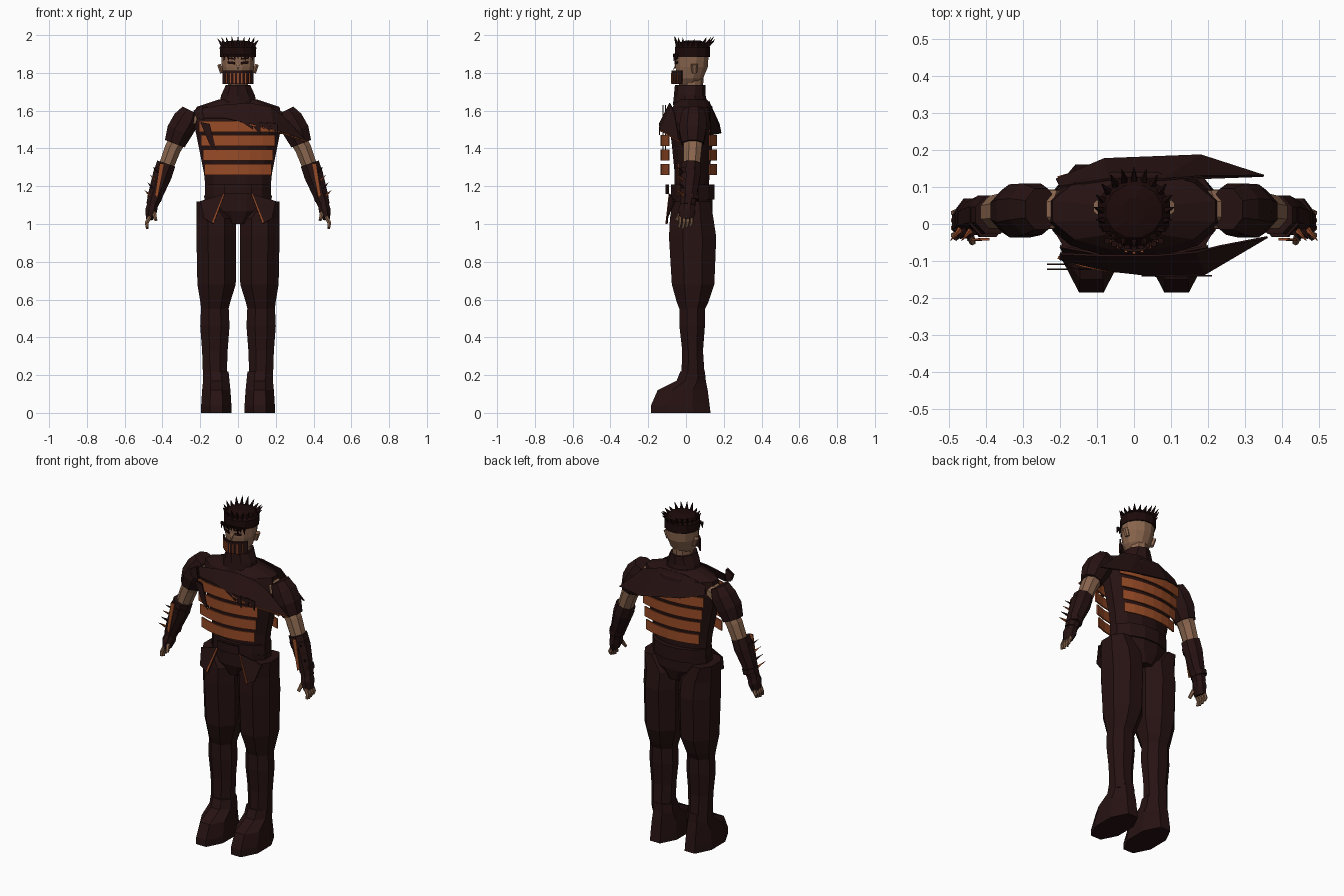
import bpy, bmesh, math, random
from mathutils import Vector

random.seed(4)
if "Cube" in bpy.data.objects:
    bpy.data.objects.remove(bpy.data.objects["Cube"])


def material(name, rgb):
    m = bpy.data.materials.new(name)
    m.use_nodes = True
    m.diffuse_color = (*rgb, 1)
    bsdf = next(n for n in m.node_tree.nodes if n.type == "BSDF_PRINCIPLED")
    bsdf.inputs["Base Color"].default_value = (*rgb, 1)
    return m


CLOTH = material("dark maroon cloth", (0.020, 0.006, 0.006))
HAIR = material("near black hair", (0.012, 0.003, 0.003))
ORANGE = material("burnt orange", (0.31, 0.07, 0.02))
SKIN = material("tan skin", (0.25, 0.13, 0.075))


def build(name, verts, faces, mat, thick=0):
    mesh = bpy.data.meshes.new(name)
    mesh.from_pydata([tuple(v) for v in verts], [], faces)
    bm = bmesh.new()
    bm.from_mesh(mesh)
    bmesh.ops.recalc_face_normals(bm, faces=bm.faces[:])
    bm.to_mesh(mesh)
    bm.free()
    mesh.materials.append(mat)
    ob = bpy.data.objects.new(name, mesh)
    bpy.context.collection.objects.link(ob)
    if thick:
        mod = ob.modifiers.new("thickness", "SOLIDIFY")
        mod.thickness, mod.offset = thick, 0
    return ob


def skin_rings(name, rings, mat):
    """Join equal rings into a closed faceted body."""
    n = len(rings[0])
    faces = [tuple(range(n)), tuple(range(n * (len(rings) - 1), n * len(rings)))]
    for k in range(len(rings) - 1):
        for i in range(n):
            a, b = k * n + i, k * n + (i + 1) % n
            faces.append((a, b, b + n, a + n))
    return build(name, [v for r in rings for v in r], faces, mat)


def loft(name, levels, mat, n=8, s=1):
    """Levels are (z, x min, x max, y min, y max)."""
    rings = []
    for z, x0, x1, y0, y1 in levels:
        k = 0.5 / math.cos(math.pi / n)
        ring = []
        for i in range(n):
            a = math.tau * (i + 0.5) / n
            ring.append((s * ((x0 + x1) / 2 + (x1 - x0) * k * math.cos(a)),
                         (y0 + y1) / 2 + (y1 - y0) * k * math.sin(a), z))
        rings.append(ring)
    return skin_rings(name, rings, mat)


def tube(name, stations, mat, n=8, s=1):
    """Stations are (x, y, z, radius across, radius in depth)."""
    pts = [Vector((s * p[0], p[1], p[2])) for p in stations]
    rings = []
    for k, p in enumerate(pts):
        d = (pts[min(k + 1, len(pts) - 1)] - pts[max(k - 1, 0)]).normalized()
        ref = Vector((0, 1, 0)) if abs(d.y) < 0.9 else Vector((0, 0, 1))
        u = d.cross(ref).normalized()
        v = u.cross(d)
        ra, rb = stations[k][3:]
        rings.append([p + u * ra * math.cos(math.tau * (i + 0.5) / n)
                      + v * rb * math.sin(math.tau * (i + 0.5) / n) for i in range(n)])
    return skin_rings(name, rings, mat)


def spike(name, base, tip, r, mat, s=1):
    tube(name, [(*base, r, r), (*tip, 0.001, 0.001)], mat, 4, s)


def sheet(name, top, bottom, mat, thick):
    n = len(top)
    faces = [(i, i + 1, n + i + 1, n + i) for i in range(n - 1)]
    return build(name, top + bottom, faces, mat, thick)


def curved_plate(name, half, z0, z1, y_mid, y_end, mat, thick=0.008, steps=6):
    top, low = [], []
    for i in range(steps + 1):
        t = 2 * i / steps - 1
        y = y_mid + (y_end - y_mid) * t * t
        top.append((half * t, y, z1))
        low.append((half * t, y, z0))
    sheet(name, top, low, mat, thick)


# Torso, belt and collar
loft("torso", [(1.17, -.17, .17, -.06, .12), (1.27, -.18, .18, -.06, .125),
               (1.42, -.21, .21, -.075, .14), (1.54, -.235, .235, -.09, .15),
               (1.62, -.22, .22, -.07, .14), (1.66, -.10, .10, -.05, .11)], CLOTH, 12)
loft("belt", [(1.13, -.175, .175, -.08, .15), (1.21, -.175, .175, -.08, .15)], CLOTH, 12)
curved_plate("belt_buckle", 0.07, 1.16, 1.21, -.105, -.095, CLOTH)
loft("pelvis", [(1.0, -.07, .07, -.05, .12), (1.07, -.17, .17, -.075, .14),
                (1.15, -.18, .18, -.075, .14)], CLOTH, 12)
loft("collar", [(1.63, -.1, .1, -.065, .11), (1.68, -.09, .09, -.06, .1),
                (1.735, -.065, .065, -.055, .1)], CLOTH, 10)

# Rib bars standing off the chest and the back
for i in range(4):
    z = 1.26 + i * 0.076
    half = 0.175 + i * 0.01
    curved_plate("chest_bar", half, z, z + .058, -.13, -.09, ORANGE)
    curved_plate("back_bar", half, z, z + .058, .16, .125, ORANGE)

# Ragged shoulder cape, front and back, with an orange hem
front_top = [(-.2, -.08, 1.61), (-.08, -.085, 1.63), (.06, -.085, 1.64),
             (.17, -.075, 1.62), (.23, -.06, 1.58)]
front_hem = [(-.2, -.095, 1.56), (-.07, -.125, 1.56), (.06, -.14, 1.53),
             (.19, -.135, 1.5), (.36, -.035, 1.44)]
back_top = [(-.2, .1, 1.61), (-.07, .12, 1.65), (.08, .12, 1.65), (.19, .13, 1.62)]
back_hem = [(-.21, .12, 1.56), (-.08, .175, 1.53), (.18, .185, 1.48), (.35, .13, 1.47)]
sheet("cape_front", front_top, front_hem, CLOTH, .006)
sheet("cape_back", back_top, back_hem, CLOTH, .006)
hem = [Vector(p) for p in front_hem[2:]]
sheet("cape_hem", hem, [p - Vector((0, 0, .006)) for p in hem], ORANGE, .005)
for x, drop in ((.05, .02), (.09, .05), (.14, .03), (.18, .045)):
    build("cape_tatter", [(x - .03, -.139, 1.54), (x + .03, -.139, 1.53),
                          (x + .03, -.14, 1.52 - drop)], [(0, 1, 2)], CLOTH, .004)

# Torn straps on the right breast
for y in (-.108, -.122):
    build("torn_strap", [(-.2, y, 1.54), (-.15, y, 1.53), (-.115, y, 1.39), (-.15, y, 1.42)],
          [(0, 1, 2, 3)], CLOTH, .004)
    build("strap_tab", [(-.235, y, 1.6), (-.19, y, 1.63), (-.18, y, 1.55), (-.22, y, 1.56)],
          [(0, 1, 2, 3)], CLOTH, .004)

# Legs and arms, mirrored
for s in (1, -1):
    side = "left" if s > 0 else "right"
    loft(side + "_thigh", [(.55, .05, .195, -.035, .1), (.59, .04, .2, -.05, .12),
                           (.68, .012, .215, -.075, .15), (.93, .01, .22, -.09, .16),
                           (1.03, .01, .22, -.085, .145), (1.12, .1, .22, -.07, .13)], CLOTH, 8, s)
    loft(side + "_shin", [(.18, .06, .185, -.025, .1), (.33, .055, .19, -.02, .09),
                          (.46, .045, .2, -.035, .1), (.57, .05, .195, -.035, .1)], CLOTH, 8, s)
    loft(side + "_boot", [(0, .035, .195, -.185, .13), (.04, .035, .195, -.185, .125),
                          (.12, .04, .19, -.15, .115), (.17, .045, .185, -.05, .105),
                          (.22, .05, .185, -.03, .1)], CLOTH, 8, s)
    # Hip flap with its bright crease
    build(side + "_hip_flap", [(s * x, y, z) for x, y, z in
          ((.07, -.085, 1.16), (.2, -.06, 1.12), (.18, -.1, 1.03), (.13, -.1, 1.0))],
          [(0, 1, 2, 3)], CLOTH, .006)
    build(side + "_hip_crease", [(s * x, y, z) for x, y, z in
          ((.07, -.09, 1.16), (.077, -.09, 1.16), (.137, -.106, 1.01), (.13, -.106, 1.0))],
          [(0, 1, 2, 3)], ORANGE, .004)

    tube(side + "_arm", [(.2, .04, 1.57, .04, .055), (.27, .04, 1.53, .05, .06),
                         (.345, .035, 1.4, .047, .052), (.39, .03, 1.28, .042, .045)], SKIN, 8, s)
    tube(side + "_sleeve", [(.25, .04, 1.6, .052, .06), (.275, .04, 1.55, .075, .075),
                            (.31, .035, 1.49, .074, .078), (.335, .035, 1.425, .06, .062)],
         CLOTH, 8, s)
    tube(side + "_bracer", [(.38, .025, 1.32, .054, .056), (.4, .025, 1.26, .055, .056),
                            (.435, .015, 1.16, .043, .048), (.455, .01, 1.1, .034, .042)],
         CLOTH, 8, s)
    for k, t in enumerate((.1, .75)):
        x, z = .385 + .07 * t, 1.31 - .21 * t
        tube(side + "_bracer_band", [(x, .02, z, .058 - .02 * t, .06 - .01 * t),
             (x + .007, .02, z - .025, .056 - .02 * t, .06 - .01 * t)], CLOTH, 8, s)
    build(side + "_bracer_stripe", [(s * x, y, z) for x, y, z in
          ((.39, -.041, 1.32), (.415, -.041, 1.32), (.44, -.043, 1.15), (.425, -.043, 1.14))],
          [(0, 1, 2, 3)], ORANGE, .006)
    for k in range(4):
        x, z = .42 + .015 * k, 1.27 - .04 * k
        spike(side + "_bracer_spike", (x, -.01, z), (x + .03, -.045, z + .03), .009,
              ORANGE if k % 2 else CLOTH, s)

    # Gloves and fingers
    tube(side + "_glove", [(.45, .01, 1.11, .03, .04), (.46, .005, 1.07, .034, .048),
                           (.468, 0, 1.025, .02, .04)], CLOTH, 8, s)
    for k in range(4):
        y = -.03 + .02 * k
        tip = .975 + .006 * abs(k - 1)
        tube(side + "_finger", [(.466, y, 1.04, .012, .01), (.484, y, 1.005, .011, .009),
                                (.481, y - .008, tip, .007, .007)], SKIN, 6, s)
    tube(side + "_thumb", [(.445, -.025, 1.06, .012, .012), (.435, -.05, 1.02, .009, .009)],
         SKIN, 6, s)

    # Ears, eyes and brows
    tube(side + "_ear", [(.085, .045, 1.8, .012, .014), (.1, .045, 1.845, .012, .02)], SKIN, 6, s)
    for name, z, h in (("_eye", 1.845, .013), ("_brow", 1.87, .009)):
        build(side + name, [(s * x, y, z + dz) for x, y, dz in
              ((.018, -.058, 0), (.055, -.045, .004), (.055, -.045, h + .004), (.018, -.058, h))],
              [(0, 1, 2, 3)], HAIR, .005)

# Head
loft("neck", [(1.68, -.05, .05, -.03, .085), (1.78, -.055, .055, -.03, .09)], SKIN, 10)
loft("head", [(1.735, -.045, .045, -.035, .06), (1.77, -.07, .07, -.05, .09),
              (1.83, -.085, .085, -.055, .115), (1.9, -.09, .09, -.055, .12),
              (1.955, -.06, .06, -.03, .09)], SKIN, 12)
spike("nose", (0, -.045, 1.85), (0, -.068, 1.815), .014, SKIN)

# Slatted face mask
curved_plate("mask", .08, 1.74, 1.812, -.072, -.02, CLOTH, .008, 8)
for i in range(-3, 4):
    x = i * .021
    y = -.078 + .052 * (x / .08) ** 2
    sheet("mask_slat", [(x - .004, y, 1.8), (x + .004, y, 1.8)],
          [(x - .004, y, 1.745), (x + .004, y, 1.745)], ORANGE, .005)

# Cropped hair, fringe and crown of spikes
loft("hair_cap", [(1.885, -.095, .095, -.058, .127), (1.935, -.097, .097, -.058, .127),
                  (1.962, -.075, .075, -.035, .105), (1.972, -.03, .03, 0, .07)], HAIR, 12)
for i in range(20):
    a = math.tau * i / 20
    c, d = math.cos(a), math.sin(a)
    rise = random.uniform(.02, .05)
    spike("hair_spike", (.08 * c, .035 + .08 * d, 1.94),
          (.108 * c, .045 + .108 * d, 1.945 + rise), .013, HAIR)
for i in range(9):
    x = -.072 + i * .018
    y = -.062 + 3 * x * x
    spike("fringe_lock", (x, y, 1.9), (x + random.uniform(-.008, .008), y - .004,
          1.885 - random.uniform(.008, .03)), .01, HAIR)
